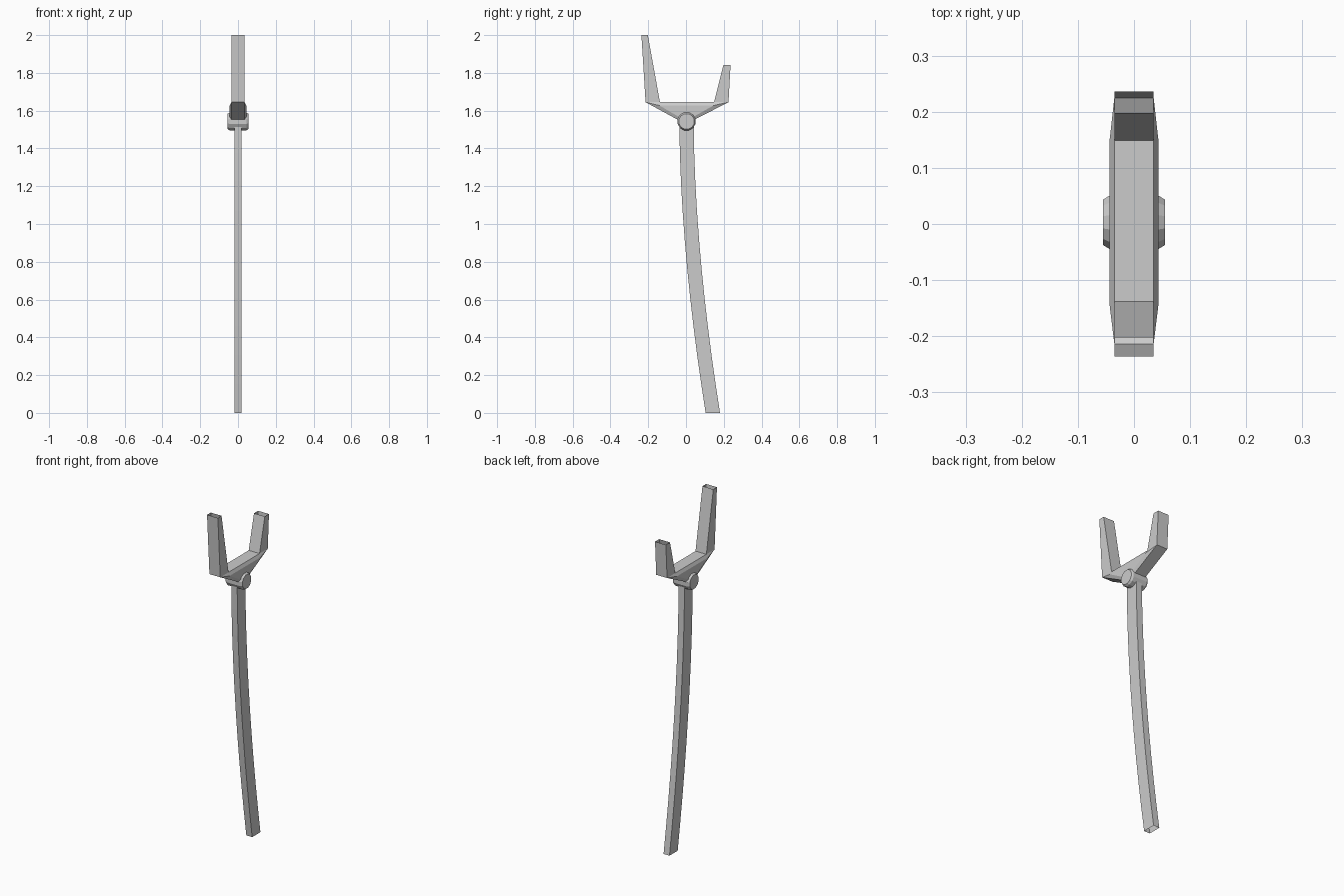
import bpy, bmesh, math

if "Cube" in bpy.data.objects:
    bpy.data.objects.remove(bpy.data.objects["Cube"])


def finish(bm, name):
    bmesh.ops.recalc_face_normals(bm, faces=bm.faces[:])
    mesh = bpy.data.meshes.new(name)
    bm.to_mesh(mesh)
    bm.free()
    obj = bpy.data.objects.new(name, mesh)
    bpy.context.collection.objects.link(obj)
    return obj


def loft(name, rings, capped=False):
    """Skin between rings of points that all have the same length."""
    bm = bmesh.new()
    loops = [[bm.verts.new(p) for p in ring] for ring in rings]
    n = len(loops[0])
    for a, b in zip(loops, loops[1:]):
        for i in range(n):
            j = (i + 1) % n
            bm.faces.new((a[i], a[j], b[j], b[i]))
    if capped:
        bm.faces.new(loops[0])
        bm.faces.new(loops[-1])
    return finish(bm, name)


def rect(hw, y0, y1, z):
    return [(-hw, y0, z), (hw, y0, z), (hw, y1, z), (-hw, y1, z)]


def disc(x, r, sides=12):
    return [(x, 0.003 + r * math.cos(2 * math.pi * (i + .5) / sides),
             1.543 + r * math.sin(2 * math.pi * (i + .5) / sides)) for i in range(sides)]


# Curved handle, open at the foot
rings = []
for i in range(11):
    z = 1.53 * i / 10
    y = 0.003 + 0.139 * (1 - z / 1.53) ** 1.75
    rings.append(rect(0.019, y - 0.038, y + 0.038, z))
loft("handle", rings)

# Fork arms, open at the tips
loft("front_arm", [rect(0.035, -0.214, -0.138, 1.645), rect(0.035, -0.236, -0.202, 2.0)])
loft("back_arm", [rect(0.035, 0.149, 0.225, 1.645), rect(0.035, 0.198, 0.236, 1.843)])

# Fork base with raised side panels
outline = [(-0.214, 1.645), (-0.138, 1.645), (0.149, 1.645),
           (0.225, 1.645), (0.04, 1.55), (-0.04, 1.55)]
panel = [(-0.14, 1.627), (0.145, 1.627), (0.035, 1.565), (-0.035, 1.565)]
bm = bmesh.new()
sides = []
for s in (-1, 1):
    A, B, C, D, E, F = ring = [bm.verts.new((s * 0.035, y, z)) for y, z in outline]
    b, c, e, f = [bm.verts.new((s * 0.044, y, z)) for y, z in panel]
    for face in ((B, C, c, b), (A, B, b), (C, D, c), (D, E, e, c),
                 (E, F, f, e), (F, A, b, f), (b, c, e, f)):
        bm.faces.new(face)
    sides.append(ring)
for i in (1, 3, 4, 5):  # top and underside, leaving the arm sockets open
    j = (i + 1) % 6
    bm.faces.new((sides[0][i], sides[0][j], sides[1][j], sides[1][i]))
finish(bm, "fork_base")

# Pivot barrel with chamfered ends
loft("pivot", [disc(x, r) for x, r in ((-0.055, 0.042), (-0.044, 0.049),
                                       (0.044, 0.049), (0.055, 0.042))], capped=True)
